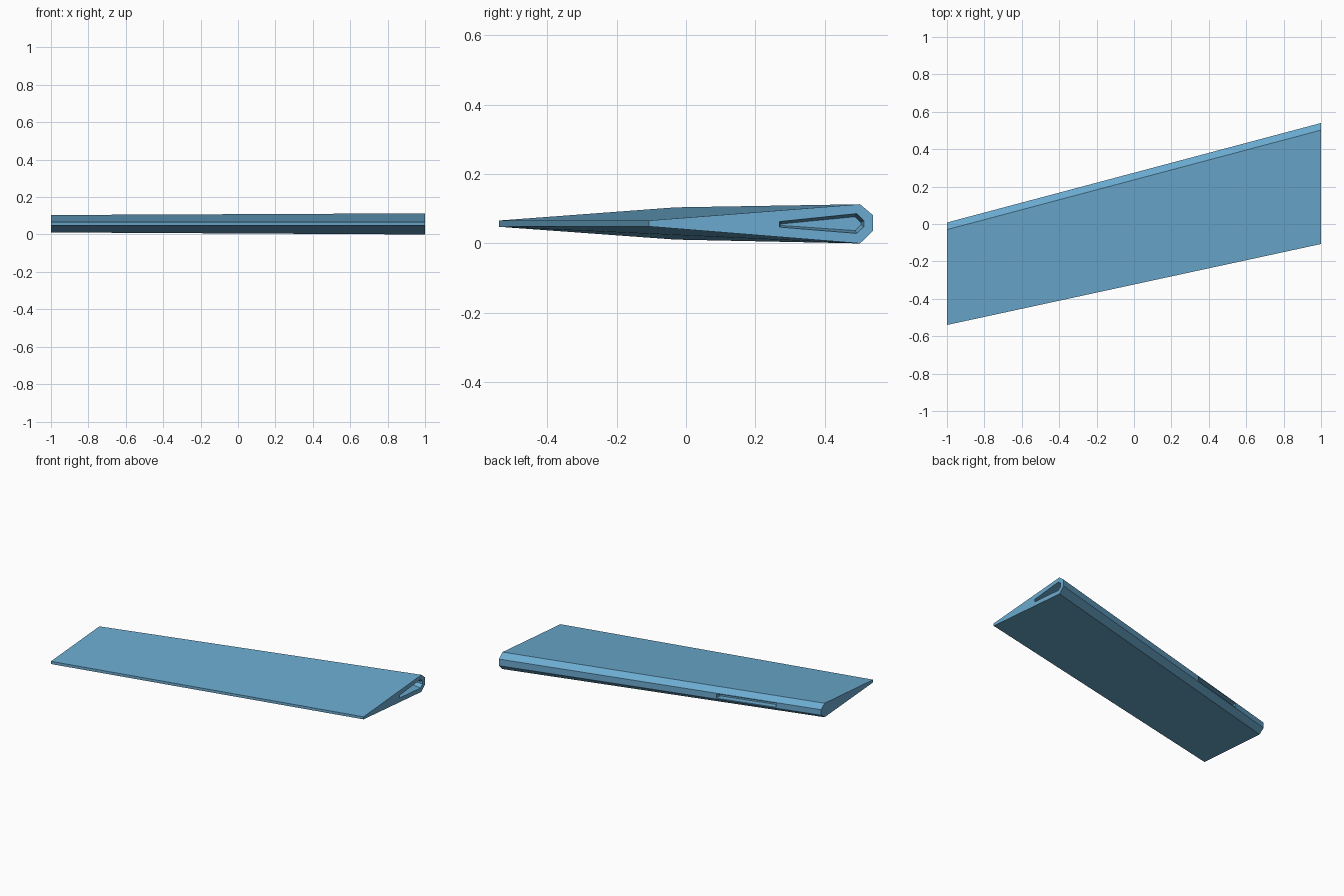
import bpy, bmesh

if "Cube" in bpy.data.objects:
    bpy.data.objects.remove(bpy.data.objects["Cube"])

blue = bpy.data.materials.new("steel_blue")
blue.diffuse_color = (0.145, 0.40, 0.62, 1)
blue.use_nodes = True
blue.node_tree.nodes["Principled BSDF"].inputs["Base Color"].default_value = blue.diffuse_color


def loft(name, sections):
    """Join matching rings of points into a closed solid."""
    bm = bmesh.new()
    rings = [[bm.verts.new(p) for p in ring] for ring in sections]
    n = len(rings[0])
    for a, b in zip(rings, rings[1:]):
        for i in range(n):
            j = (i + 1) % n
            bm.faces.new((a[i], a[j], b[j], b[i]))
    bm.faces.new(rings[0])
    bm.faces.new(rings[-1])
    bmesh.ops.recalc_face_normals(bm, faces=bm.faces)
    mesh = bpy.data.meshes.new(name)
    bm.to_mesh(mesh)
    bm.free()
    mesh.materials.append(blue)
    obj = bpy.data.objects.new(name, mesh)
    bpy.context.collection.objects.link(obj)
    return obj


def at_x(x, profile):
    return [(x, y, z) for y, z in profile]


# Swept, tapered wing: trailing edge, shoulders and blunt leading edge
root = [(-.107, .049), (-.107, .066), (.502, .113), (.54, .081), (.54, .037), (.502, 0)]
tip = [(-.54, .048), (-.54, .066), (-.03, .104), (.008, .076), (.008, .039), (-.03, .011)]
wing = loft("wing", [at_x(1, root), at_x(-1, tip)])

# Tapered socket in the root face
mouth = [(.27, .047), (.27, .063), (.492, .086), (.513, .066), (.513, .048), (.492, .029)]
floor = [(.272, .052), (.272, .056), (.488, .077), (.505, .060), (.505, .054), (.488, .037)]
socket = loft("socket_cutter", [at_x(1.02, mouth), at_x(1, mouth), at_x(.95, floor)])


# Long slot in the leading edge, following the sweep
def slot_ring(offset, x0, x1, z0, z1):
    def edge(x):
        return .274 + .266 * x + offset
    return [(x0, edge(x0), z0), (x1, edge(x1), z0), (x1, edge(x1), z1), (x0, edge(x0), z1)]


slot = loft("slot_cutter", [slot_ring(.02, -.72, -.35, .045, .072),
                            slot_ring(-.04, -.72, -.35, .045, .072)])

for cutter in (socket, slot):
    cutter.hide_render = True
    cutter.hide_viewport = True
    mod = wing.modifiers.new(cutter.name, 'BOOLEAN')
    mod.operation = 'DIFFERENCE'
    mod.solver = 'EXACT'
    mod.object = cutter
